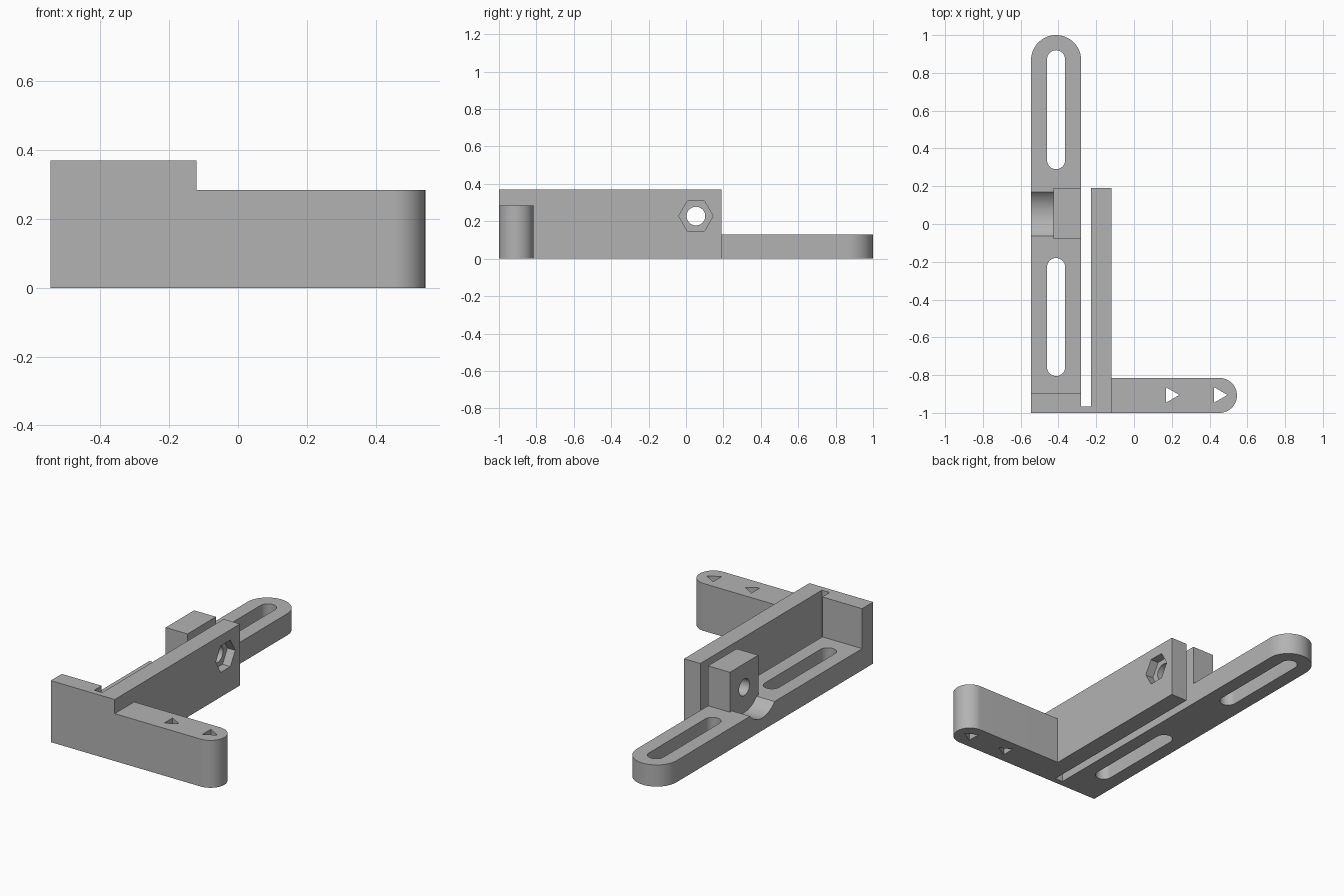
import bpy, bmesh
from math import pi, cos, sin
from mathutils import Matrix, Vector

cube = bpy.data.objects.get("Cube")
if cube:
    bpy.data.objects.remove(cube)

grey = bpy.data.materials.new("plain grey")
grey.use_nodes = True
grey.diffuse_color = (0.45, 0.45, 0.45, 1)
grey.node_tree.nodes["Principled BSDF"].inputs["Base Color"].default_value = (0.45, 0.45, 0.45, 1)


def arc(x, y, r, start, end, steps):
    """Points on an arc, both ends included."""
    return [(x + r * cos(start + (end - start) * i / steps),
             y + r * sin(start + (end - start) * i / steps)) for i in range(steps + 1)]


def ring(x, y, r, sides):
    return arc(x, y, r, 0, 2 * pi, sides)[:-1]


def prism(name, profile, low, high, along_x=False):
    """Extrude a profile along z, or a (y, z) profile along x."""
    bm = bmesh.new()
    face = bm.faces.new([bm.verts.new((a, b, low)) for a, b in profile])
    top = bmesh.ops.extrude_face_region(bm, geom=[face])["geom"]
    bmesh.ops.translate(bm, vec=Vector((0, 0, high - low)),
                        verts=[v for v in top if isinstance(v, bmesh.types.BMVert)])
    if along_x:
        turn = Matrix(((0, 0, 1), (1, 0, 0), (0, 1, 0))).to_4x4()
        bmesh.ops.transform(bm, matrix=turn, verts=bm.verts)
    bmesh.ops.recalc_face_normals(bm, faces=bm.faces)
    mesh = bpy.data.meshes.new(name)
    bm.to_mesh(mesh)
    bm.free()
    mesh.materials.append(grey)
    obj = bpy.data.objects.new(name, mesh)
    bpy.context.collection.objects.link(obj)
    return obj


def cut(obj, *cutters):
    """Subtract the cutters, bake the result and remove them."""
    for cutter in cutters:
        cutter.hide_render = True
        mod = obj.modifiers.new("cut", 'BOOLEAN')
        mod.operation, mod.solver, mod.object = 'DIFFERENCE', 'EXACT', cutter
    depsgraph = bpy.context.evaluated_depsgraph_get()
    mesh = bpy.data.meshes.new_from_object(obj.evaluated_get(depsgraph))
    obj.modifiers.clear()
    obj.data = mesh
    for cutter in cutters:
        bpy.data.objects.remove(cutter)


def slot(y0, y1):
    r, x = 0.048, -0.4125
    outline = arc(x, y1 - r, r, 0, pi, 16) + arc(x, y0 + r, r, pi, 2 * pi, 16)
    return prism("slot_cutter", outline, -0.1, 0.3)


LEFT, INNER, WALL_IN, WALL_OUT = -0.545, -0.28, -0.228, -0.12
WALL_BACK, TOP, RAIL_TOP = 0.19, 0.37, 0.13
BOLT = (0.053, 0.228)

# Slotted rail with a rounded end and a curved relief beside the clamp block
rail = prism("slotted_rail", [(LEFT, -0.895), (INNER, -0.895)]
             + arc(-0.4125, 0.8675, 0.1325, 0, pi, 32), 0, RAIL_TOP)
cut(rail, slot(0.29, 0.92), slot(-0.805, -0.18),
    prism("relief_cutter", ring(*BOLT, 0.152, 64), -0.7, -0.425, True))

# Clamp block with bolt hole
block = prism("clamp_block", [(-0.425, -0.08), (INNER, -0.08), (INNER, WALL_BACK),
                              (-0.425, WALL_BACK)], RAIL_TOP, TOP)
cut(block, prism("bolt_cutter", ring(*BOLT, 0.05, 40), -0.6, -0.25, True))

# Front plate and long flexing wall, separated from the rail by a thin gap
bracket = prism("bracket_wall", [(LEFT, -1), (WALL_OUT, -1), (WALL_OUT, WALL_BACK),
                                 (WALL_IN, WALL_BACK), (WALL_IN, -0.965), (INNER, -0.965),
                                 (INNER, -0.895), (LEFT, -0.895)], 0, TOP)
cut(bracket, prism("bolt_cutter", ring(*BOLT, 0.05, 40), -0.26, 0, True),
    prism("nut_cutter", ring(*BOLT, 0.092, 6), -0.172, 0, True))

# Side arm with rounded tip and two triangular holes
arm = prism("side_arm", [(WALL_OUT, -0.815), (WALL_OUT, -1)]
            + arc(0.4525, -0.9075, 0.0925, -pi / 2, pi / 2, 32), 0, 0.285)
cut(arm, *[prism("triangle_cutter", ring(x, -0.905, 0.047, 3), -0.1, 0.5)
           for x in (0.193, 0.448)])

# Smooth the curved faces only
bpy.ops.object.select_all(action='DESELECT')
for obj in (rail, block, bracket, arm):
    obj.select_set(True)
bpy.context.view_layer.objects.active = rail
bpy.ops.object.shade_smooth_by_angle(angle=pi / 6)
